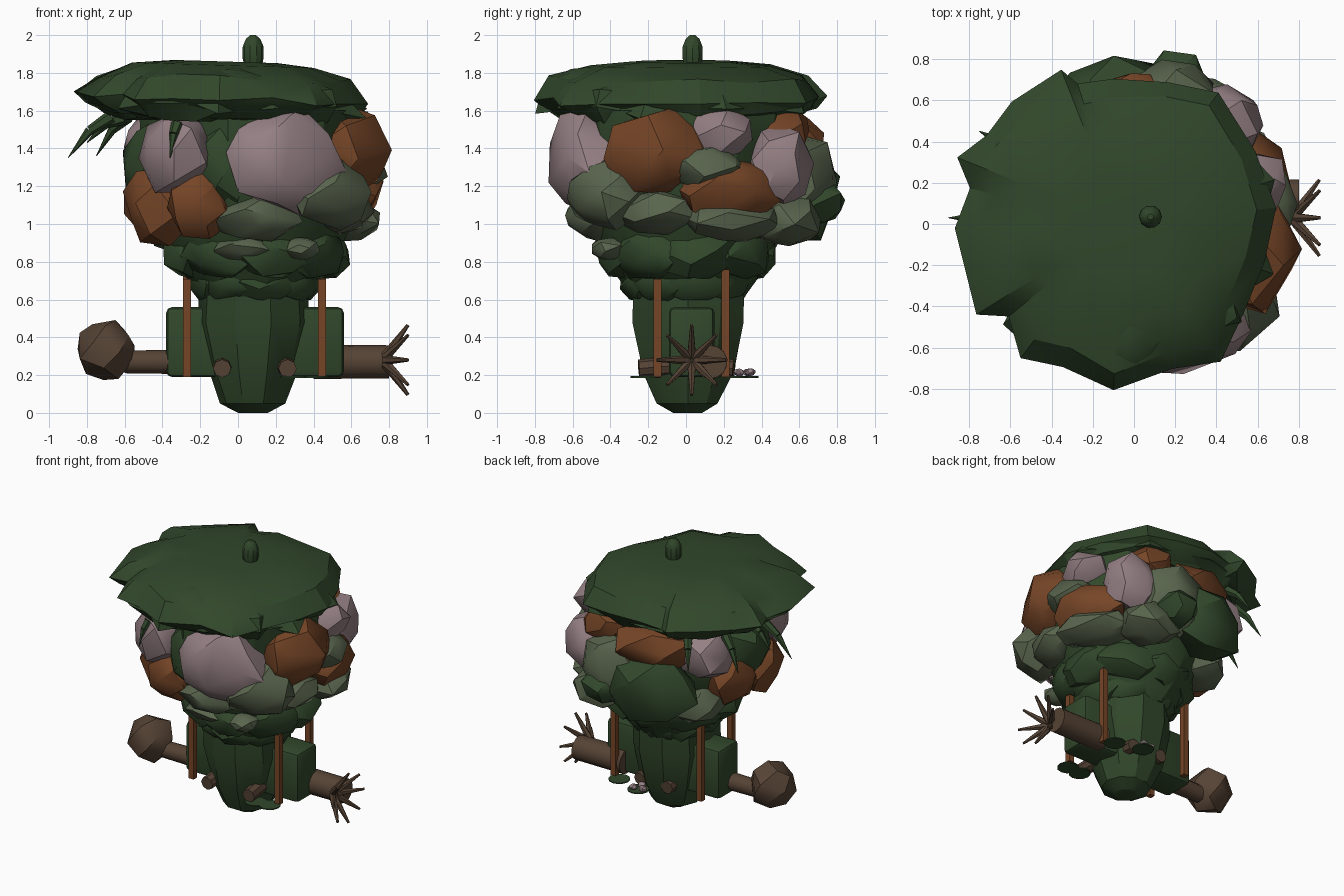
import bpy, bmesh, math, random
from mathutils import Vector, Matrix

random.seed(4)
if "Cube" in bpy.data.objects:
    bpy.data.objects.remove(bpy.data.objects["Cube"])


def material(name, *rgb):
    m = bpy.data.materials.new(name)
    m.use_nodes = True
    m.diffuse_color = (*rgb, 1)
    m.node_tree.nodes["Principled BSDF"].inputs["Base Color"].default_value = (*rgb, 1)
    return m


leaf = material("dark leaf green", .031, .064, .024)
sage = material("sage green", .1, .13, .075)
pink = material("dusty pink", .3, .215, .23)
rust = material("rust brown", .18, .06, .02)
wood = material("wood brown", .092, .056, .035)


def finish(name, bm, mat, angle=30):
    bmesh.ops.recalc_face_normals(bm, faces=bm.faces)
    mesh = bpy.data.meshes.new(name)
    bm.to_mesh(mesh)
    bm.free()
    mesh.materials.append(mat)
    ob = bpy.data.objects.new(name, mesh)
    bpy.context.collection.objects.link(ob)
    bpy.ops.object.select_all(action='DESELECT')
    ob.select_set(True)
    bpy.context.view_layer.objects.active = ob
    bpy.ops.object.shade_smooth_by_angle(angle=math.radians(angle))
    return ob


def rock(name, center, size, mat, turn=0, points=22, rough=.09):
    """Faceted boulder: hull of jittered points spread over an ellipsoid."""
    bm = bmesh.new()
    for i in range(points):
        h = 1 - 2 * (i + .5) / points
        r = math.sqrt(1 - h * h)
        a = i * 2.4 + random.uniform(-.25, .25)
        p = Vector((r * math.cos(a), r * math.sin(a), h))
        p *= 1.07 + random.uniform(-rough, rough)
        bm.verts.new([p[k] * size[k] for k in range(3)])
    hull = bmesh.ops.convex_hull(bm, input=bm.verts)
    loose = [v for v in hull["geom_interior"] if isinstance(v, bmesh.types.BMVert)]
    bmesh.ops.delete(bm, geom=loose, context='VERTS')
    bm.transform(Matrix.Translation(center) @ Matrix.Rotation(turn, 4, 'Z'))
    return finish(name, bm, mat, 34)


def rod(name, start, end, r1, r2, mat, sides=10):
    start, end = Vector(start), Vector(end)
    bm = bmesh.new()
    bmesh.ops.create_cone(bm, cap_ends=True, segments=sides, radius1=r1, radius2=r2,
                          depth=(end - start).length)
    q = (end - start).to_track_quat('Z', 'Y').to_matrix().to_4x4()
    bm.transform(Matrix.Translation((start + end) / 2) @ q)
    return finish(name, bm, mat, 40)


def loft(name, rings, mat, angle=30):
    """Skin a stack of equal-length rings and cap both ends."""
    bm = bmesh.new()
    loops = [[bm.verts.new(p) for p in ring] for ring in rings]
    n = len(loops[0])
    for low, high in zip(loops, loops[1:]):
        for i in range(n):
            j = (i + 1) % n
            bm.faces.new((low[i], low[j], high[j], high[i]))
    bm.faces.new(loops[0])
    bm.faces.new(loops[-1])
    bmesh.ops.triangulate(bm, faces=[f for f in bm.faces if len(f.verts) == 4])
    return finish(name, bm, mat, angle)


def lathe(name, profile, mat, cx, sides=10, rough=.04):
    """Profile rows are height, half width, half depth."""
    rings = []
    for z, rx, ry in profile:
        ring = []
        for i in range(sides):
            a = math.tau * i / sides
            s = 1 + random.uniform(-rough, rough)
            ring.append((cx + rx * s * math.cos(a), ry * s * math.sin(a) + .01, z))
        rings.append(ring)
    return loft(name, rings, mat)


# Tapered trunk and the core of the crown
lathe("trunk", [(0, .08, .08), (.05, .17, .17), (.22, .24, .25), (.48, .3, .3),
                (.8, .28, .31)], leaf, .08)
lathe("crown_core", [(.62, .25, .3), (.75, .4, .4), (.95, .49, .5), (1.2, .59, .59),
                     (1.6, .58, .58)], leaf, .08, 14)

# Boulders around the crown: x, y, z, half width, half height
boulders = {
    "pink": (pink, [(.25, -.54, 1.34, .31, .27), (-.33, -.46, 1.38, .2, .22),
                    (.57, .18, 1.48, .17, .14), (.45, .49, 1.31, .18, .2),
                    (-.42, .36, 1.4, .18, .18)]),
    "rust": (rust, [(.6, -.16, 1.38, .27, .22), (-.41, -.23, 1.1, .22, .2),
                    (-.2, -.44, 1.11, .18, .18), (.57, .22, 1.17, .27, .17),
                    (.3, .48, 1.49, .18, .13), (-.12, .52, 1.43, .3, .15),
                    (-.42, .12, 1.14, .2, .19)]),
    "sage": (sage, [(.1, -.46, 1.04, .23, .12), (.48, -.42, 1.16, .24, .18),
                    (.61, .1, 1.3, .22, .11), (.54, .24, 1.02, .26, .11),
                    (.54, -.16, 1.06, .21, .12), (.32, .53, 1.02, .21, .14),
                    (.18, .62, 1.22, .22, .24), (-.3, .32, .97, .2, .12)]),
    "leafy": (leaf, [(-.14, .61, 1.16, .31, .26), (.2, .66, 1.12, .15, .12),
                     (-.42, -.05, 1.3, .25, .24), (-.06, -.43, 1.32, .17, .26)]),
}
for kind, (mat, rows) in boulders.items():
    for x, y, z, w, h in rows:
        turn = math.atan2(y, x - .08) + math.pi / 2
        rock(kind + "_boulder", (x, y, z), (w, .18, h), mat, turn)

# Ring of leafy lumps below the boulders, with a few sage slabs
for i in range(8):
    a = math.tau * (i + .25) / 8
    x, y = math.cos(a), math.sin(a)
    rock("collar_lump", (.1 + .35 * x, .34 * y, .85), (.22, .14, .14), leaf, a + 1.57)
    rock("lower_lump", (.09 + .25 * x, .25 * y, .71), (.18, .1, .12), leaf, a + 1.57)
for x, w in ((.03, .17), (.34, .09)):
    rock("sage_slab", (x, -.41, .87), (w, .09, .06), sage, (x - .08) * .8)

# Wide ragged cap
outline = [(.7, .08), (.6, .36), (.42, .65), (.17, .7), (-.1, .71), (-.27, .67), (-.35, .74),
           (-.6, .6), (-.73, .44), (-.85, .32), (-.78, .17), (-.86, -.02), (-.75, -.43),
           (-.61, -.45), (-.55, -.65), (-.34, -.68), (-.1, -.82), (.19, -.72),
           (.43, -.68), (.52, -.42), (.63, -.18)]


def cap_layer(name, steps, wobble, turn=0):
    rings = []
    for z, s in steps:
        ring = []
        for x, y in outline:
            p = Matrix.Rotation(turn, 2) @ Vector((x + .06, y))
            k = s * (1 + random.uniform(-wobble, wobble))
            dz = random.uniform(-wobble, wobble) * .8 if s > .7 else 0
            ring.append((p.x * k - .06, p.y * k, z + dz - .03 * p.x * s))
        rings.append(ring)
    loft(name, rings, leaf, 25)


cap_layer("cap", [(1.56, .5), (1.57, .82), (1.61, .93), (1.66, 1), (1.77, .87), (1.84, .62),
                  (1.86, .35)], .025)
cap_layer("cap_underlayer", [(1.54, .5), (1.56, .82), (1.61, .93), (1.7, .86), (1.79, .6)],
          .04, 1.9)
rock("cap_swelling", (-.1, -.48, 1.74), (.3, .23, .09), leaf, 0, 30, .04)

# Rounded knob on the cap
lathe("cap_knob", [(1.83, .045, .045), (1.88, .056, .056), (1.94, .055, .055),
                   (1.98, .038, .038), (2, .015, .015)], leaf, .08, 10, .01).location.y = .025


# Drooping leaves under the cap, each a bent two-piece thorn
def thorn(root, tip):
    root, tip = Vector(root), Vector(tip)
    mid = (root + tip) / 2 + Vector((0, 0, .035))
    rod("drooping_leaf", root, mid, .035, .025, leaf, 6)
    rod("drooping_leaf_tip", mid, tip, .025, .002, leaf, 6)


thorn((-.67, .03, 1.57), (-.9, .03, 1.35))
thorn((-.58, .36, 1.57), (-.75, .45, 1.36))
thorn((-.6, .1, 1.56), (-.8, .14, 1.43))
thorn((-.38, .52, 1.56), (-.48, .66, 1.38))
thorn((-.32, -.6, 1.53), (-.36, -.66, 1.35))

# Rounded box through the trunk
bm = bmesh.new()
bmesh.ops.create_cube(bm, size=1)
bm.transform(Matrix.Translation((.09, .03, .375)) @ Matrix.Diagonal((.94, .24, .37, 1)))
bmesh.ops.bevel(bm, geom=bm.edges[:], offset=.03, segments=2, affect='EDGES', profile=.5)
finish("side_box", bm, leaf, 40)

# Four square posts
for x in (-.27, .445):
    for y, top in ((-.15, .71), (.21, .76)):
        bm = bmesh.new()
        bmesh.ops.create_cube(bm, size=1)
        bm.transform(Matrix.Translation((x, y, (top + .19) / 2))
                     @ Matrix.Diagonal((.042, .042, top - .19, 1)))
        finish("post", bm, rust)

# Club arm on one side, spiked arm on the other
rod("club_arm", (-.25, -.02, .27), (-.6, -.02, .27), .065, .06, wood, 12)
rock("club_head", (-.7, -.03, .33), (.155, .16, .16), wood, 0, 20, .05)
rod("spiked_arm", (.4, .13, .27), (.8, .13, .27), .09, .088, wood, 14)
for i in range(8):
    a = math.tau * i / 8
    y, z = math.cos(a), math.sin(a)
    rod("arm_spike", (.78, .03 + .02 * y, .28 + .02 * z),
        (.9, .03 + .185 * y, .28 + .185 * z), .026, .009, wood, 6)

# Sawn branch stubs on the trunk
for x, y in ((-.08, -.16), (.25, -.16), (.2, .16), (-.02, .17)):
    d = math.copysign(.09, y)
    rod("branch_stub", (x, y - d, .25), (x * 1.05, y + d, .235), .052, .048, wood, 8)

# Thin leaf pads and pebbles near the base
for x, y in ((.41, -.21), (.3, -.22), (.18, .31), (.38, .25)):
    rod("leaf_pad", (x, y, .186), (x, y, .194), .075, .075, leaf, 12)
for x, y in ((.17, .28), (.2, .34), (.13, .33)):
    rock("pebble", (x, y, .215), (.028, .028, .02), pink)
